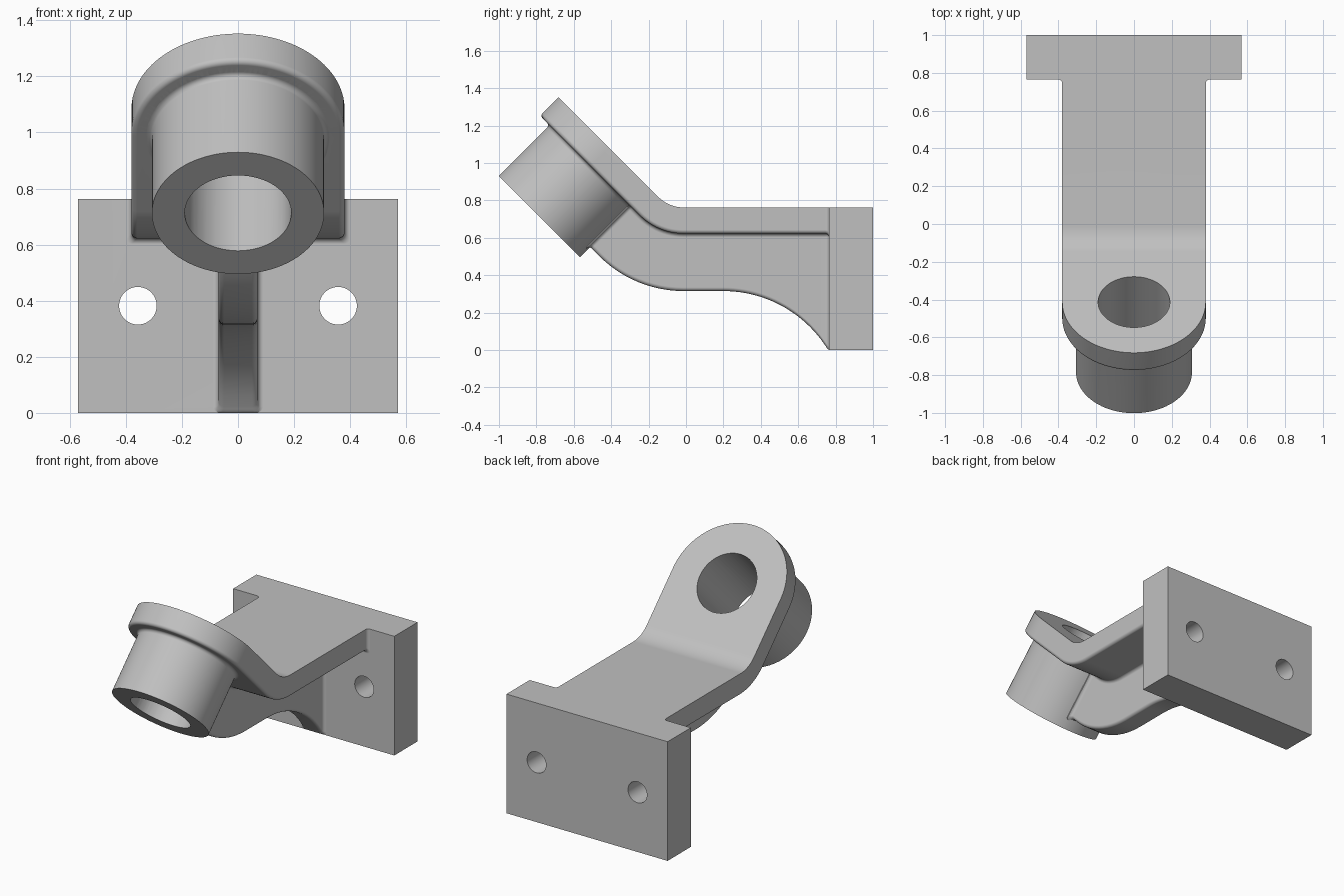
import bpy, bmesh
from math import sin, cos, pi, radians, sqrt
from mathutils import Vector

cube = bpy.data.objects.get("Cube")
if cube:
    bpy.data.objects.remove(cube)

# Main dimensions
TOP, THICK, ARM_W, RIB_W = 0.762, 0.14, 0.38, 0.07
PLATE_Y, FILLET = 0.765, 0.02
BEND_Y, BEND_R = -0.013, 0.19
INCLINE = 0.376            # straight length from the bend to the boss axis
RIB_DEPTH, BOSS_R, BORE_R, BOSS_LEN = 0.447, 0.307, 0.19, 0.525
X = Vector((1, 0, 0))

# Quarter circles: cove = (distance, spread) of a concave fillet, nose = convex rounding
QUARTER = [i * pi / 10 for i in range(6)]
COVE = [(FILLET * (1 - cos(a)), FILLET * (1 - sin(a))) for a in QUARTER]


def nose(r, d):
    return [(r - FILLET + FILLET * cos(a), d - FILLET + FILLET * sin(a)) for a in QUARTER]


# Frames along the upper face of the arm: (point, direction into the material)
def flat(y):
    return Vector((0, y, TOP)), Vector((0, 0, -1))


def bend(a):
    n = Vector((0, -sin(a), -cos(a)))
    return Vector((0, BEND_Y, TOP + BEND_R)) + BEND_R * n, n


def slope(s):
    p, n = bend(pi / 4)
    return p + s * n.cross(X), n


def ring(frame, side, profile):
    p, n = frame
    return [p + side * r + n * d for r, d in profile]


def skin(name, rings, caps=True):
    """Join successive half sections into a closed solid."""
    bm = bmesh.new()
    rows = [[bm.verts.new(p) for p in r] for r in rings]
    for a, b in zip(rows, rows[1:]):
        for i in range(len(a) - 1):
            bm.faces.new((a[i], a[i + 1], b[i + 1], b[i]))
    if caps:
        bm.faces.new(rows[0])
        bm.faces.new(rows[-1])
    bmesh.ops.remove_doubles(bm, verts=bm.verts, dist=1e-5)
    bmesh.ops.recalc_face_normals(bm, faces=bm.faces)
    mesh = bpy.data.meshes.new(name)
    bm.to_mesh(mesh)
    bm.free()
    ob = bpy.data.objects.new(name, mesh)
    bpy.context.collection.objects.link(ob)
    return ob


def turn(frame, profile, angle, steps):
    u = frame[1].cross(X)
    return [ring(frame, X * cos(angle * i / steps) + u * sin(angle * i / steps), profile)
            for i in range(steps + 1)]


def both_sides(stations, middle=()):
    right = [ring(f, X, p) for f, p in stations]
    left = [ring(f, -X, p) for f, p in reversed(stations)]
    return right + list(middle) + left


def lathe(name, frame, profile, steps=96):
    return skin(name, turn(frame, profile, 2 * pi, steps), caps=False)


def combine(body, tool, operation):
    mod = body.modifiers.new(operation.lower(), 'BOOLEAN')
    mod.object, mod.operation, mod.solver = tool, operation, 'EXACT'
    graph = bpy.context.evaluated_depsgraph_get()
    mesh = bpy.data.meshes.new_from_object(body.evaluated_get(graph))
    body.modifiers.clear()
    body.data = mesh
    bpy.data.objects.remove(tool)


# Mounting plate
bpy.ops.mesh.primitive_cube_add(size=1, location=(0, (PLATE_Y + 1) / 2, TOP / 2))
bracket = bpy.context.object
bracket.name = "angled_bracket"
bracket.scale = (1.14, 1 - PLATE_Y, TOP)
bpy.ops.object.transform_apply(location=True, rotation=False, scale=True)


# Bent arm with a round end, flaring into the plate
def arm_section(e=0):
    return [(0, 0), (ARM_W + e, 0)] + nose(ARM_W + e, THICK + e) + [(0, THICK + e)]


stations = [(flat(0.8), arm_section(FILLET))]
stations += [(flat(PLATE_Y - d), arm_section(e)) for d, e in COVE]
stations += [(bend(i * pi / 48), arm_section()) for i in range(13)]
arm = skin("arm", both_sides(stations, turn(slope(INCLINE), arm_section(), pi, 60)))


# Rib under the arm, filleted to arm, plate and boss
def rib_section(depth, e=0):
    depth = min(depth, TOP - 0.002)
    w = RIB_W + e
    return ([(0, THICK / 2), (w + FILLET, THICK / 2)]
            + [(w + s, THICK + d) for d, s in COVE] + nose(w, depth) + [(0, depth)])


def rib_depth(y):
    radius, start = 0.655, 0.2
    y = min(max(y, start), PLATE_Y)
    return RIB_DEPTH + radius - sqrt(radius ** 2 - (y - start) ** 2)


stations = [(flat(0.79), rib_section(TOP, FILLET))]
stations += [(flat(PLATE_Y - d), rib_section(rib_depth(PLATE_Y - d), e)) for d, e in COVE]
stations += [(flat(y), rib_section(rib_depth(y)))
             for y in (0.2 + 0.545 * (1 - i / 20) for i in range(1, 21))]
stations += [(bend(i * pi / 48), rib_section(RIB_DEPTH)) for i in range(13)]
contact = INCLINE - BOSS_R + 0.008
stations += [(slope(contact - d), rib_section(RIB_DEPTH + e, e)) for d, e in reversed(COVE)]
stations += [(slope(INCLINE - 0.25), rib_section(RIB_DEPTH + FILLET, FILLET))]
rib = skin("rib", both_sides(stations))

# Tubular boss with a filleted root
axis = slope(INCLINE)
boss = lathe("boss", axis, [(0, THICK / 2), (BOSS_R + FILLET, THICK / 2)]
             + [(BOSS_R + e, THICK + d) for d, e in COVE]
             + [(BOSS_R, BOSS_LEN), (0, BOSS_LEN)])

for part in (arm, boss, rib):
    combine(bracket, part, 'UNION')


# Bore and bolt holes
def hole(frame, r, start, end):
    tool = lathe("hole_cutter", frame, [(0, start), (r, start), (r, end), (0, end)], 64)
    tool.hide_render = True
    combine(bracket, tool, 'DIFFERENCE')


hole(axis, BORE_R, -0.1, BOSS_LEN + 0.1)
for side in (-1, 1):
    hole((Vector((side * 0.357, 0.7, 0.382)), Vector((0, 1, 0))), 0.067, 0, 0.4)

# Grey metal
grey = bpy.data.materials.new("grey_metal")
grey.use_nodes = True
colour = (0.53, 0.53, 0.53, 1)
grey.diffuse_color = colour
grey.node_tree.nodes["Principled BSDF"].inputs["Base Color"].default_value = colour
bracket.data.materials.clear()
bracket.data.materials.append(grey)

# Smooth curved faces, crisp edges
bpy.ops.object.select_all(action='DESELECT')
bracket.select_set(True)
bpy.context.view_layer.objects.active = bracket
bpy.ops.object.shade_smooth_by_angle(angle=radians(30))
weighted = bracket.modifiers.new("weighted_normals", 'WEIGHTED_NORMAL')
weighted.keep_sharp = True
